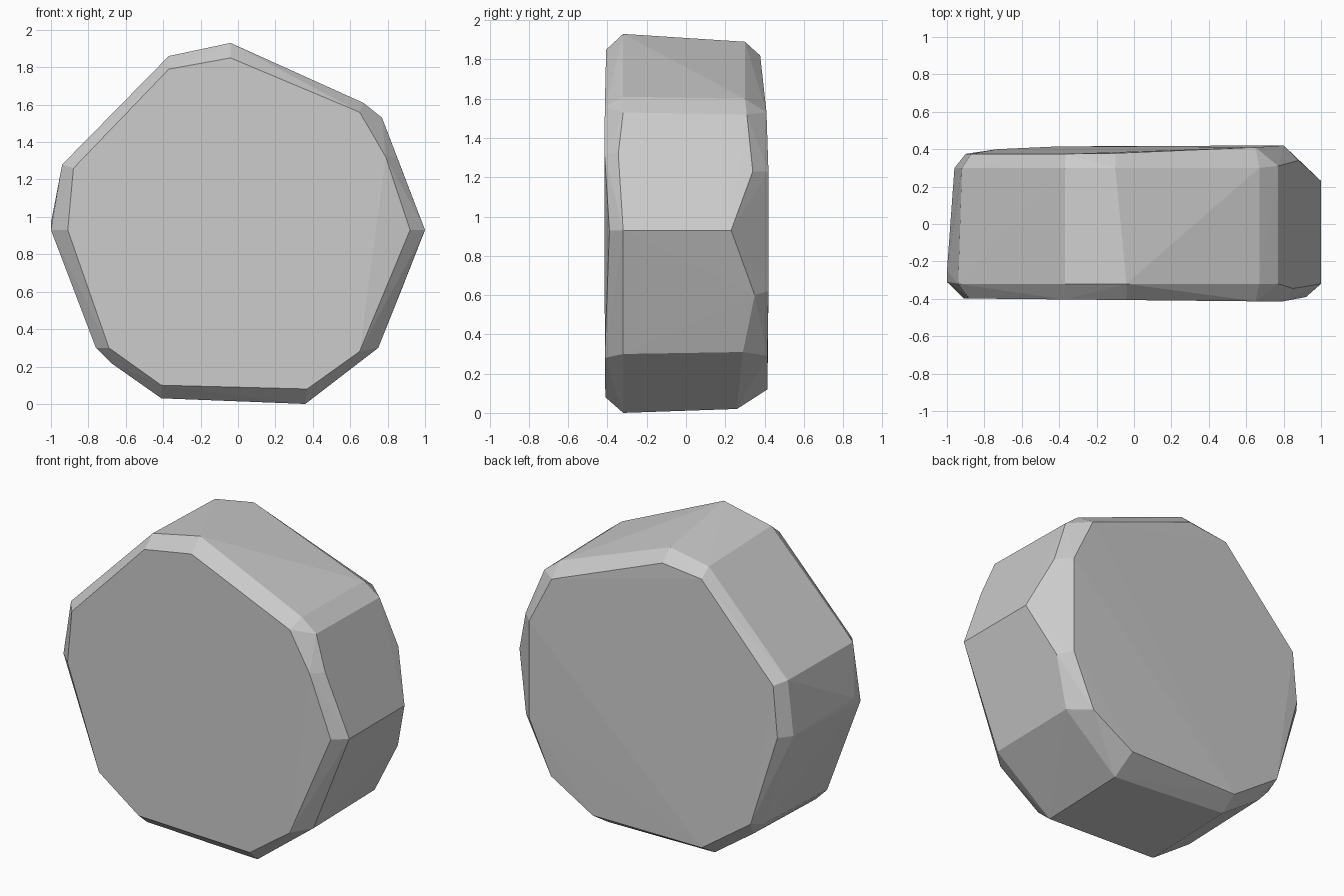
import bpy, bmesh

# Front cap outline (x, z), lying on a slightly tilted plane
front_cap = [(-.37, 1.79), (-.04, 1.85), (.65, 1.56), (.79, 1.32), (.92, .93), (.65, .28),
             (.37, .08), (-.41, .10), (-.69, .30), (-.91, .93), (-.88, 1.26)]

# Front edge of the rim (x, z)
front_rim = [(-.37, 1.86), (-.04, 1.93), (.67, 1.61), (.77, 1.53), (1, .93), (.75, .30),
             (.36, 0), (-.41, .03), (-.68, .22), (-.76, .30), (-.94, 1.28)]

# Back edge of the rim (x, y, z), dipping in at the chipped right corner
back_rim = [(-.37, .30, 1.84), (-.10, .30, 1.89), (.67, .30, 1.60), (.77, .31, 1.52),
            (.88, .34, 1.23), (1, .23, .93), (.87, .35, .60), (.75, .29, .31),
            (.36, .26, .02), (-.41, .30, .05), (-.68, .30, .24), (-.75, .30, .32),
            (-.96, .30, .93), (-.92, .30, 1.27)]

# Back cap outline (x, y, z)
back_cap = [(-.37, .375, 1.79), (-.10, .378, 1.82), (.65, .41, 1.53), (.80, .42, 1.23),
            (.80, .42, .62), (.65, .415, .29), (.36, .415, .12), (-.40, .415, .12),
            (-.73, .40, .35), (-.90, .375, .93), (-.87, .375, 1.25)]

points = [(x, -.39 if x > .9 else -.407 - .01 * x, z) for x, z in front_cap]
points += [(x, -.32, z) for x, z in front_rim]
points += [(-1, -.31, .93), (-1, -.25, .97), (.85, -.345, 1.32)]
points += back_rim + back_cap

# Faceted stone: hull around the four outlines
bm = bmesh.new()
for p in points:
    bm.verts.new(p)
result = bmesh.ops.convex_hull(bm, input=bm.verts[:])
loose = [v for v in bm.verts if not v.link_faces]
bmesh.ops.delete(bm, geom=loose, context='VERTS')
bmesh.ops.recalc_face_normals(bm, faces=bm.faces[:])
mesh = bpy.data.meshes.new("faceted_stone")
bm.to_mesh(mesh)
bm.free()
stone = bpy.data.objects.new("faceted_stone", mesh)
bpy.context.collection.objects.link(stone)
